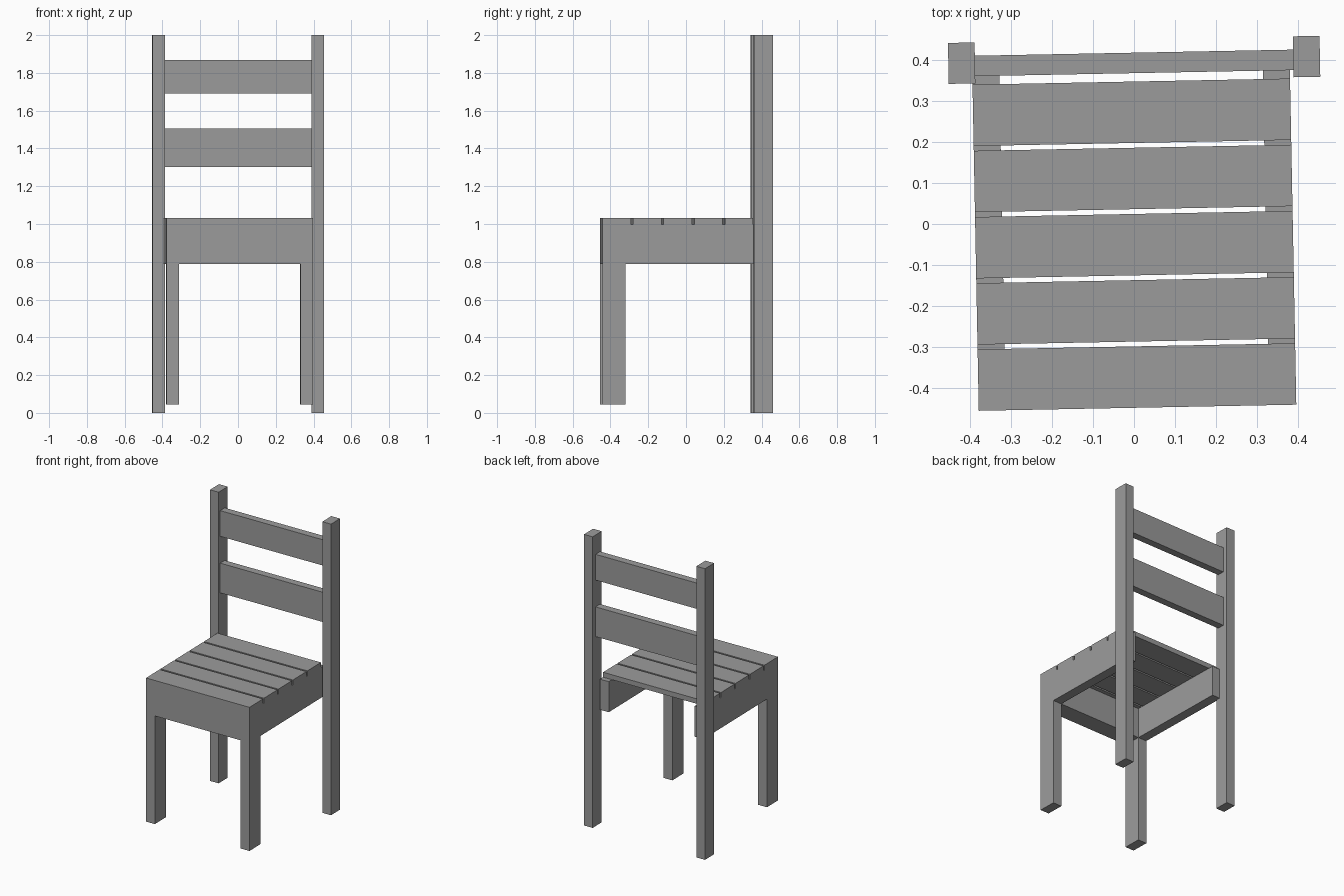
import bpy
import math
from mathutils import Matrix

cube = bpy.data.objects.get("Cube")
if cube:
    bpy.data.objects.remove(cube, do_unlink=True)

grey = bpy.data.materials.new("grey paint")
grey.use_nodes = True
colour = (0.33, 0.33, 0.33, 1)
grey.diffuse_color = colour
grey.node_tree.nodes["Principled BSDF"].inputs["Base Color"].default_value = colour

# The whole chair is turned slightly about the vertical axis
TURN = Matrix.Rotation(math.radians(1.1), 4, 'Z')


def board(name, xs, ys, zs):
    """Box between the given low and high limits."""
    bpy.ops.mesh.primitive_cube_add(size=1)
    obj = bpy.context.object
    obj.name = name
    spans = (xs, ys, zs)
    centre = Matrix.Translation([(a + b) / 2 for a, b in spans])
    size = Matrix.Diagonal([abs(b - a) for a, b in spans] + [1])
    obj.data.transform(TURN @ centre @ size)
    obj.data.materials.append(grey)
    return obj


HALF = 0.388            # half seat width
INNER = 0.322           # inner face of legs and side aprons
FRONT, BACK = -0.449, 0.348
LEG_BACK = -0.327
APRON_Z = (0.788, 0.998)
SHIFT = 0.008           # sideways offset of the backrest

for name, side in (("right", -1), ("left", 1)):
    xs = sorted((side * INNER, side * HALF))
    # Front legs and side aprons
    board(name + "_front_leg", xs, (FRONT, LEG_BACK), (0.045, APRON_Z[0]))
    board(name + "_side_apron", xs, (FRONT, 0.383), APRON_Z)
    # Tall back posts
    post = sorted((SHIFT + side * 0.389, SHIFT + side * 0.454))
    board(name + "_back_post", post, (0.351, 0.451), (0, 2))

# Front apron between the sides
board("front_apron", (-INNER, INNER), (FRONT, LEG_BACK), APRON_Z)

# Seat slats
WIDTH = 0.15
STEP = (BACK - FRONT - WIDTH) / 4
for i in range(5):
    y = FRONT + i * STEP
    board(f"seat_slat_{i + 1}", (-HALF, HALF), (y, y + WIDTH), (APRON_Z[1], 1.032))

# Backrest rails
for name, zs in (("lower", (1.302, 1.506)), ("upper", (1.69, 1.867))):
    board(name + "_back_rail", (SHIFT - 0.389, SHIFT + 0.389), (0.3685, 0.4185), zs)
